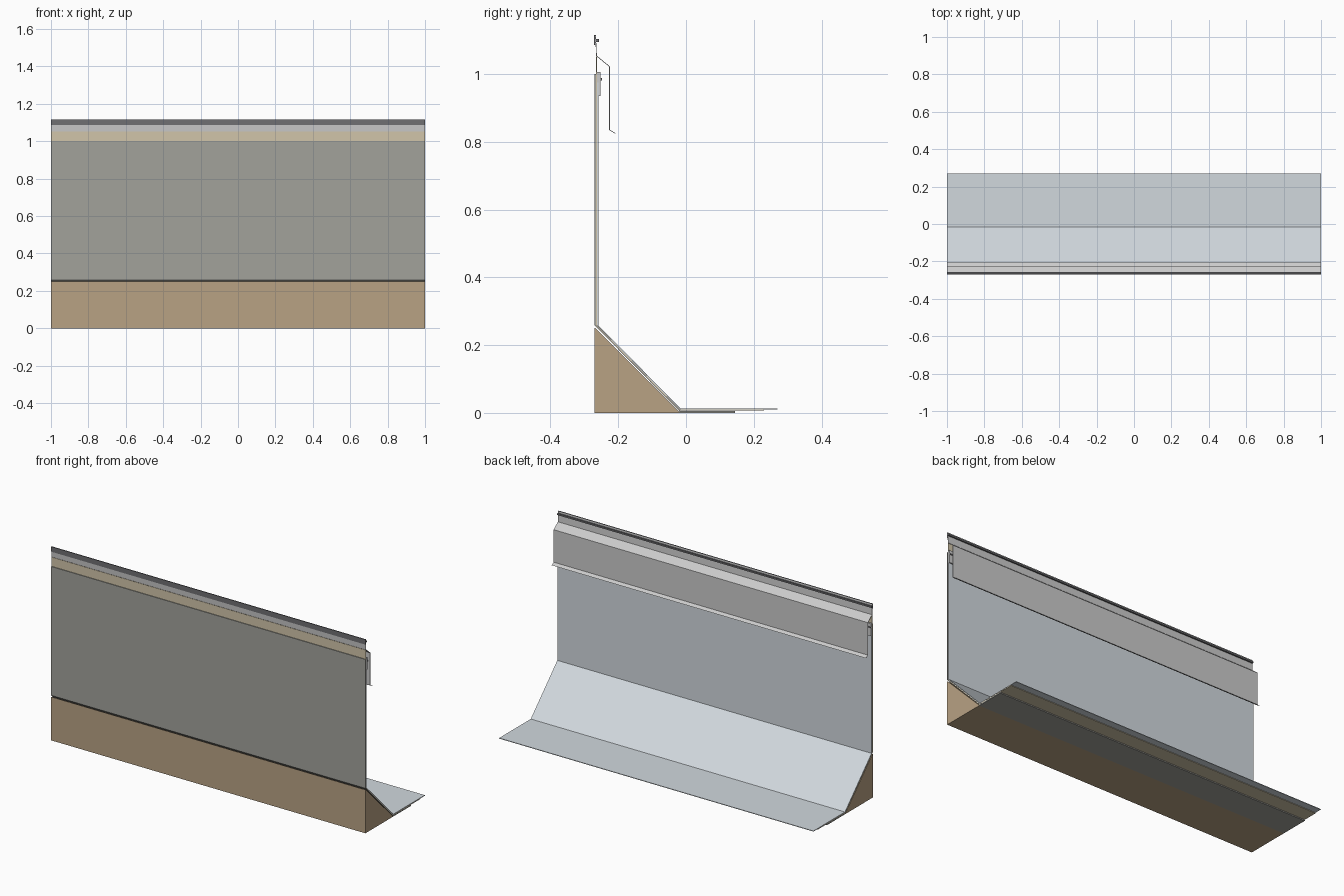
import bpy

if "Cube" in bpy.data.objects:
    bpy.data.objects.remove(bpy.data.objects["Cube"])


def material(name, rgb):
    m = bpy.data.materials.new(name)
    m.diffuse_color = (*rgb, 1)
    m.use_nodes = True
    m.node_tree.nodes["Principled BSDF"].inputs["Base Color"].default_value = m.diffuse_color
    return m


WOOD = material("wood", (0.48, 0.36, 0.23))
BASE = material("base_grey", (0.36, 0.36, 0.33))
FELT = material("felt_tan", (0.64, 0.56, 0.40))
CAP = material("cap_pale", (0.64, 0.69, 0.73))
DARK = material("dark_metal", (0.16, 0.16, 0.17))


def extrude(name, profile, mat=None):
    """Extrude a closed (y, z) profile along the full width in x."""
    n = len(profile)
    verts = [(x, y, z) for x in (-1, 1) for y, z in profile]
    faces = [tuple(range(n))[::-1], tuple(range(n, 2 * n))]
    faces += [(i, (i + 1) % n, (i + 1) % n + n, i + n) for i in range(n)]
    mesh = bpy.data.meshes.new(name)
    mesh.from_pydata(verts, [], faces)
    ob = bpy.data.objects.new(name, mesh)
    bpy.context.collection.objects.link(ob)
    # consistent outward normals
    import bmesh
    bm = bmesh.new()
    bm.from_mesh(mesh)
    bmesh.ops.recalc_face_normals(bm, faces=bm.faces)
    bm.to_mesh(mesh)
    bm.free()
    if mat:
        mesh.materials.append(mat)
    return ob


def box(name, y0, y1, z0, z1, mat=None):
    return extrude(name, [(y0, z0), (y1, z0), (y1, z1), (y0, z1)], mat)


def sheet(name, a, b, top, end, mat):
    """Membrane running down the wall, over the cant and out on the deck.
    a and b are the inner and outer offsets from the substrate."""
    def side(d):
        return [(-0.27 + d, top), (-0.27 + d, 0.257 + d * 0.1),
                (-0.02 + d * 0.3, 0.002 + d), (end, 0.002 + d)]
    extrude(name, side(a) + side(b)[::-1], mat)


# Timber cant strip
extrude("cant_strip", [(-0.27, 0), (-0.02, 0), (-0.02, 0.003), (-0.267, 0.25), (-0.27, 0.25)], WOOD)

# Three layered membranes, each reaching further along the deck
extrude("base_membrane", [(-0.27, 1.0), (-0.27, 0.259), (-0.02, 0.005), (-0.02, 0.0), (0.145, 0.0),
                          (0.145, 0.006), (-0.018, 0.006), (-0.266, 0.258), (-0.266, 1.0)], BASE)
sheet("middle_membrane", 0.0045, 0.0075, 1.052, 0.23, FELT)
sheet("cap_membrane", 0.008, 0.0115, 0.975, 0.27, CAP)

# Clamping bar over the membrane top, with fixing strip
box("membrane_clamp_bar", -0.263, -0.252, 0.935, 1.006)
box("clamp_fixing", -0.258, -0.248, 0.981, 0.988, DARK)

# Thin bent counterflashing
T = 0.002
path = [(-0.268, 1.113), (-0.265, 1.053), (-0.227, 1.022), (-0.227, 0.835), (-0.209, 0.824)]
extrude("counterflashing", path + [(y + T, z + T * 0.5) for y, z in reversed(path)])

# Top termination bar and its fixing strip
box("termination_bar", -0.271, -0.266, 1.086, 1.115, DARK)
box("termination_fixing", -0.267, -0.257, 1.095, 1.104, DARK)
